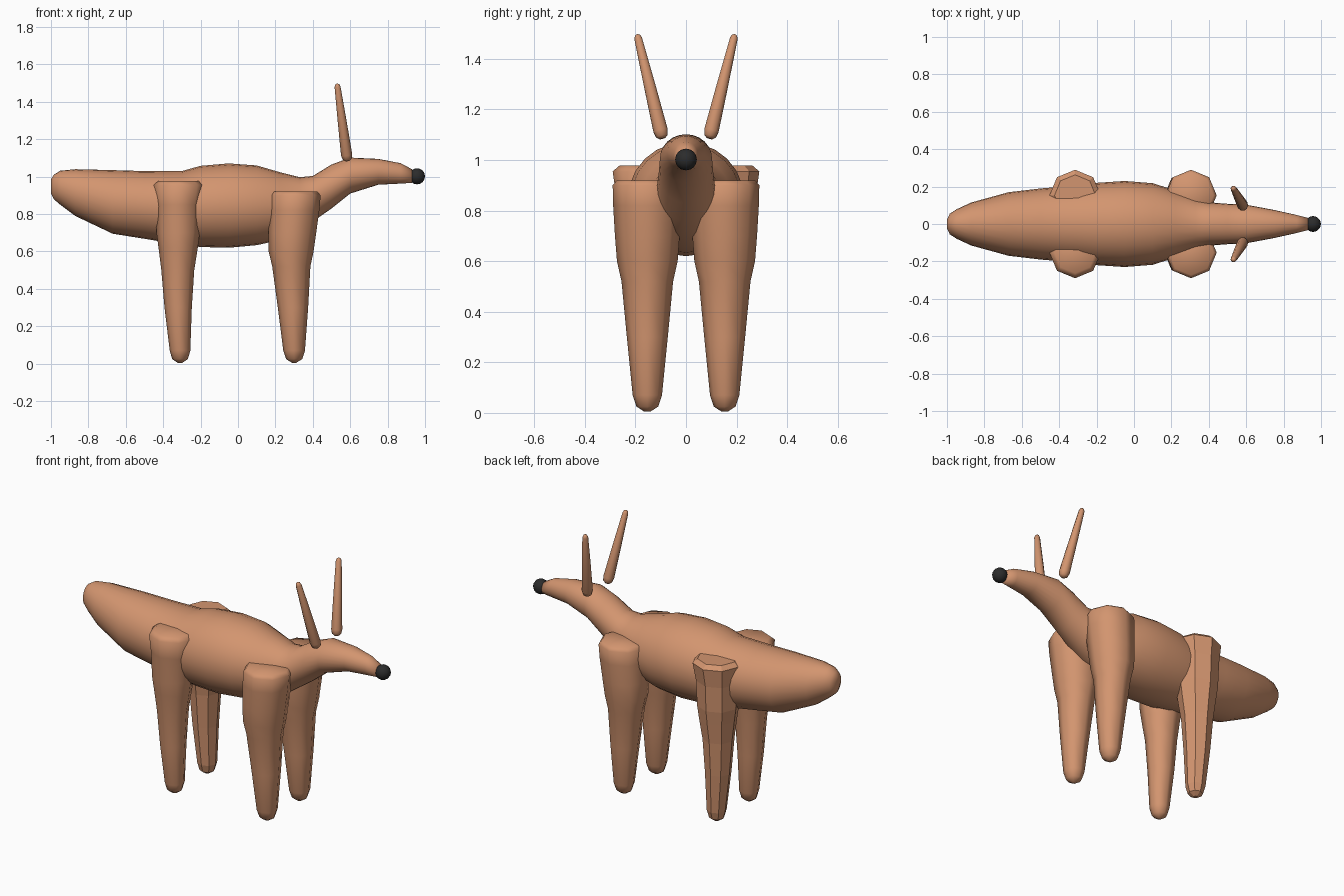
import bpy, bmesh, math
from mathutils import Vector

if "Cube" in bpy.data.objects:
    bpy.data.objects.remove(bpy.data.objects["Cube"])


def material(name, color):
    m = bpy.data.materials.new(name)
    m.diffuse_color = (*color, 1)
    m.use_nodes = True
    m.node_tree.nodes["Principled BSDF"].inputs["Base Color"].default_value = m.diffuse_color
    return m


TAN = material("tan", (0.65, 0.30, 0.16))
BLACK = material("black", (0.025, 0.025, 0.025))


def loft(name, rings, smooth=True, mat=TAN):
    """Skin a list of point rings and cap both ends."""
    bm = bmesh.new()
    vs = [[bm.verts.new(p) for p in r] for r in rings]
    n = len(vs[0])
    for a, b in zip(vs, vs[1:]):
        for i in range(n):
            j = (i + 1) % n
            bm.faces.new((a[i], a[j], b[j], b[i]))
    bm.faces.new(vs[0])
    bm.faces.new(vs[-1])
    bmesh.ops.recalc_face_normals(bm, faces=bm.faces)
    for f in bm.faces:
        f.smooth = smooth
    me = bpy.data.meshes.new(name)
    bm.to_mesh(me)
    bm.free()
    me.materials.append(mat)
    ob = bpy.data.objects.new(name, me)
    bpy.context.collection.objects.link(ob)
    return ob


def ring(c, u, v, n):
    return [Vector(c) + u * math.cos(2 * math.pi * i / n) + v * math.sin(2 * math.pi * i / n)
            for i in range(n)]


# body, neck and head: x, top z, bottom z, half width
BODY = [(-1.0, 0.985, 0.91, 0.025), (-0.985, 1.01, 0.88, 0.055), (-0.95, 1.032, 0.85, 0.078),
        (-0.87, 1.04, 0.79, 0.115), (-0.67, 1.035, 0.695, 0.17), (-0.5, 1.03, 0.668, 0.19),
        (-0.3, 1.03, 0.635, 0.207), (-0.2, 1.058, 0.624, 0.22), (-0.05, 1.071, 0.62, 0.23),
        (0.1, 1.06, 0.634, 0.218), (0.22, 1.025, 0.66, 0.18), (0.33, 0.997, 0.71, 0.137),
        (0.4, 1.004, 0.76, 0.116), (0.5, 1.065, 0.83, 0.108), (0.6, 1.102, 0.91, 0.103),
        (0.75, 1.095, 0.957, 0.075), (0.87, 1.072, 0.963, 0.048), (0.93, 1.04, 0.967, 0.033)]
loft("body", [ring((x, 0, (t + b) / 2), Vector((0, w, 0)), Vector((0, 0, (t - b) / 2)), 24)
              for x, t, b, w in BODY])

# legs: z, x offset, radius
FRONT = [(0.92, 0.005, 0.12), (0.90, 0.005, 0.137), (0.82, 0, 0.135), (0.70, -0.01, 0.128),
         (0.60, -0.016, 0.12), (0.52, -0.015, 0.102), (0.30, -0.006, 0.081),
         (0.07, 0, 0.058), (0.025, 0, 0.043), (0.005, 0, 0.012)]
HIND = [(0.978, -0.005, 0.11), (0.955, -0.005, 0.137), (0.85, -0.01, 0.122), (0.70, -0.01, 0.116),
        (0.62, -0.01, 0.105), (0.50, -0.012, 0.088), (0.30, -0.01, 0.073),
        (0.07, 0, 0.055), (0.025, 0, 0.042), (0.005, 0, 0.012)]
for label, lx, prof in (("front", 0.3, FRONT), ("hind", -0.31, HIND)):
    for side, s in (("left", 1), ("right", -1)):
        rings = [ring((lx + dx, s * 0.153, z), Vector((r, 0, 0)), Vector((0, r, 0)), 8)
                 for z, dx, r in prof]
        flat = label == "hind" and s == 1
        leg = loft(f"{label}_leg_{side}", rings, not flat)
        if not flat:
            bpy.ops.object.select_all(action='DESELECT')
            leg.select_set(True)
            bpy.context.view_layer.objects.active = leg
            bpy.ops.object.shade_smooth_by_angle(angle=math.radians(60))

# antlers: fraction along the axis, radius
ANTLER = [(0, 0.012), (0.025, 0.025), (0.08, 0.03), (0.5, 0.024), (0.96, 0.016), (0.99, 0.011), (1, 0.004)]
for side, s in (("left", 1), ("right", -1)):
    a, b = Vector((0.585, s * 0.093, 1.085)), Vector((0.53, s * 0.193, 1.497))
    d = (b - a).normalized()
    u = d.cross(Vector((0, 1, 0))).normalized()
    v = d.cross(u)
    loft(f"antler_{side}", [ring(a.lerp(b, t), u * r, v * r, 10) for t, r in ANTLER])

# nose
bpy.ops.mesh.primitive_uv_sphere_add(segments=12, ring_count=8, radius=0.043, location=(0.957, 0, 1.002))
nose = bpy.context.object
nose.name = "nose"
nose.data.materials.append(BLACK)
bpy.ops.object.shade_smooth()
